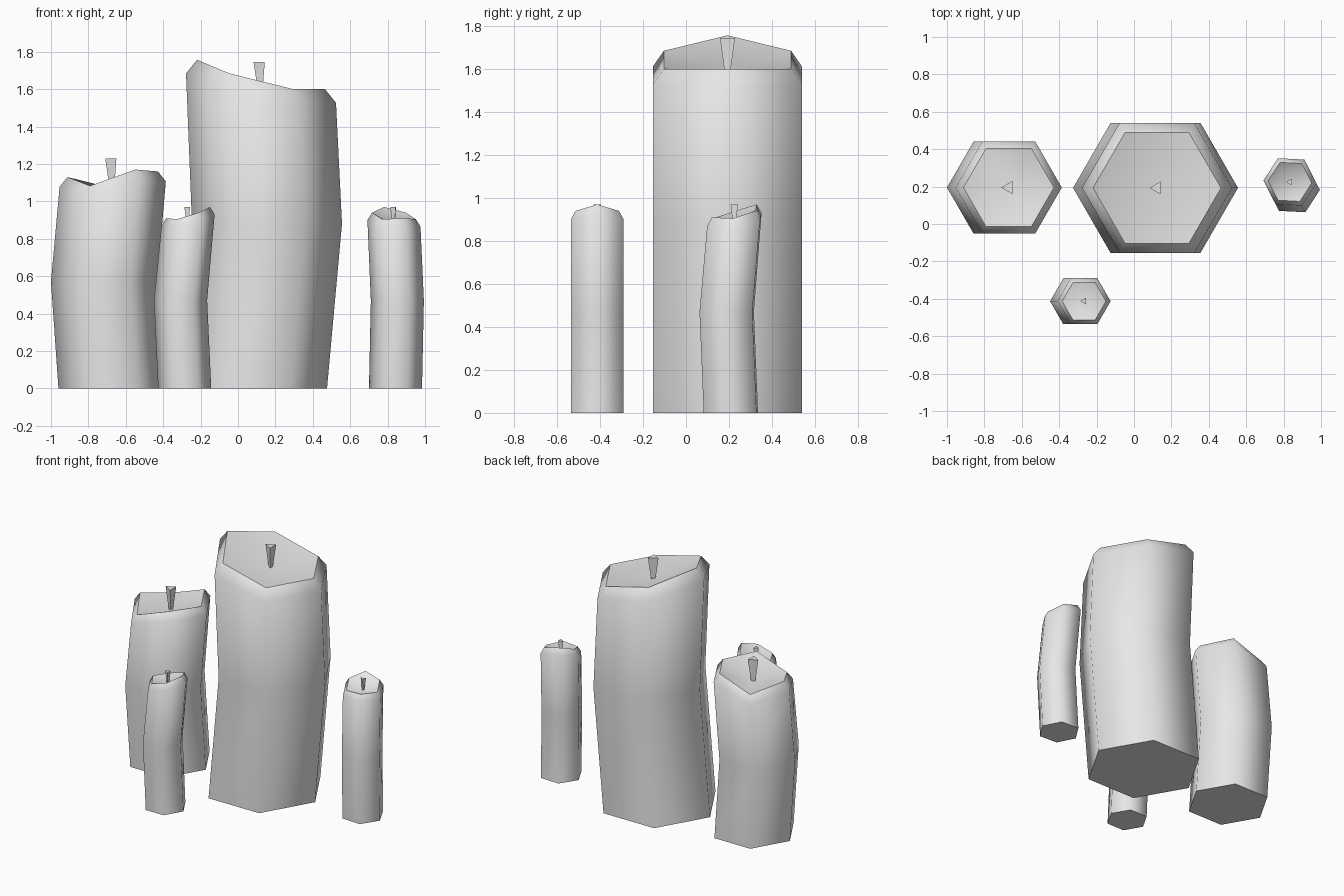
import bpy, bmesh
from math import cos, sin, radians
from mathutils import Matrix, Vector

cube = bpy.data.objects.get("Cube")
if cube:
    bpy.data.objects.remove(cube, do_unlink=True)

wax = bpy.data.materials.new("pale_grey_wax")
wax.use_nodes = True
wax.diffuse_color = (0.8, 0.8, 0.8, 1)
wax.node_tree.nodes["Principled BSDF"].inputs["Base Color"].default_value = (0.8, 0.8, 0.8, 1)


def ring(bm, cx, radius, heights):
    """Six-sided ring, mirrored in y; heights run from the +x corner to the -x corner."""
    zs = list(heights) + [heights[2], heights[1]]
    return [bm.verts.new((cx + radius * cos(radians(60 * i)),
                          radius * sin(radians(60 * i)), z))
            for i, z in enumerate(zs)]


def finish(bm, name, place):
    bmesh.ops.recalc_face_normals(bm, faces=bm.faces)
    mesh = bpy.data.meshes.new(name)
    bm.to_mesh(mesh)
    bm.free()
    mesh.materials.append(wax)
    obj = bpy.data.objects.new(name, mesh)
    obj.matrix_world = place
    bpy.context.collection.objects.link(obj)


def candle(name, base, turn, radius, rim_radius, mid, lean, rim, drop, dip, wick_top, wick_radius):
    place = Matrix.Translation((*base, 0)) @ Matrix.Rotation(radians(turn), 4, 'Z')

    # Body: base, bent waist, shoulder and uneven rim
    bm = bmesh.new()
    rings = [ring(bm, 0, radius, [0] * 4),
             ring(bm, mid[0], radius, [mid[1]] * 4),
             ring(bm, lean, radius, [z - drop for z in rim]),
             ring(bm, lean, rim_radius, rim)]
    bm.faces.new(rings[0])
    for low, high in zip(rings, rings[1:]):
        for i in range(6):
            j = (i + 1) % 6
            bm.faces.new((low[i], low[j], high[j], high[i])).smooth = True

    # Hollow top that sinks to the wick
    centre = bm.verts.new((lean, 0, dip))
    top = rings[-1]
    for i in range(6):
        bm.faces.new((top[i], top[(i + 1) % 6], centre)).smooth = True
    for loop in (rings[0], top):
        for i in range(6):
            bm.edges.get((loop[i], loop[(i + 1) % 6])).smooth = False
    finish(bm, name, place)

    # Wick: three-sided, widening upwards
    bm = bmesh.new()
    height = wick_top - dip + 0.005
    bmesh.ops.create_cone(bm, cap_ends=True, segments=3, radius1=wick_radius * 0.38,
                          radius2=wick_radius, depth=height)
    # Point one corner towards -x
    corner = max(bm.verts, key=lambda v: v.co.z + v.co.y * 0.01).co
    angle = Vector((-1, 0)).angle_signed(corner.xy)
    bmesh.ops.rotate(bm, verts=bm.verts, matrix=Matrix.Rotation(angle, 3, 'Z'))
    bmesh.ops.translate(bm, verts=bm.verts, vec=(lean, 0, wick_top - height / 2))
    finish(bm, name + "_wick", place)


candle("large_candle", (0.075, 0.193), 0, 0.401, 0.342, (0.08, 0.88), 0.048,
       (1.6, 1.6, 1.685, 1.757), 0.073, 1.59, 1.745, 0.04)
candle("medium_candle", (-0.676, 0.195), 0, 0.284, 0.242, (-0.04, 0.57), 0.006,
       (1.16, 1.17, 1.083, 1.13), 0.053, 1.07, 1.23, 0.04)

# The two small candles share one shape
small = (0.142, 0.117, (-0.022, 0.47), 0.018, (0.97, 0.94, 0.905, 0.91), 0.04, 0.885, 0.97, 0.02)
candle("small_front_candle", (-0.285, -0.413), 0, *small)
candle("small_left_candle", (0.842, 0.209), 117, *small)
